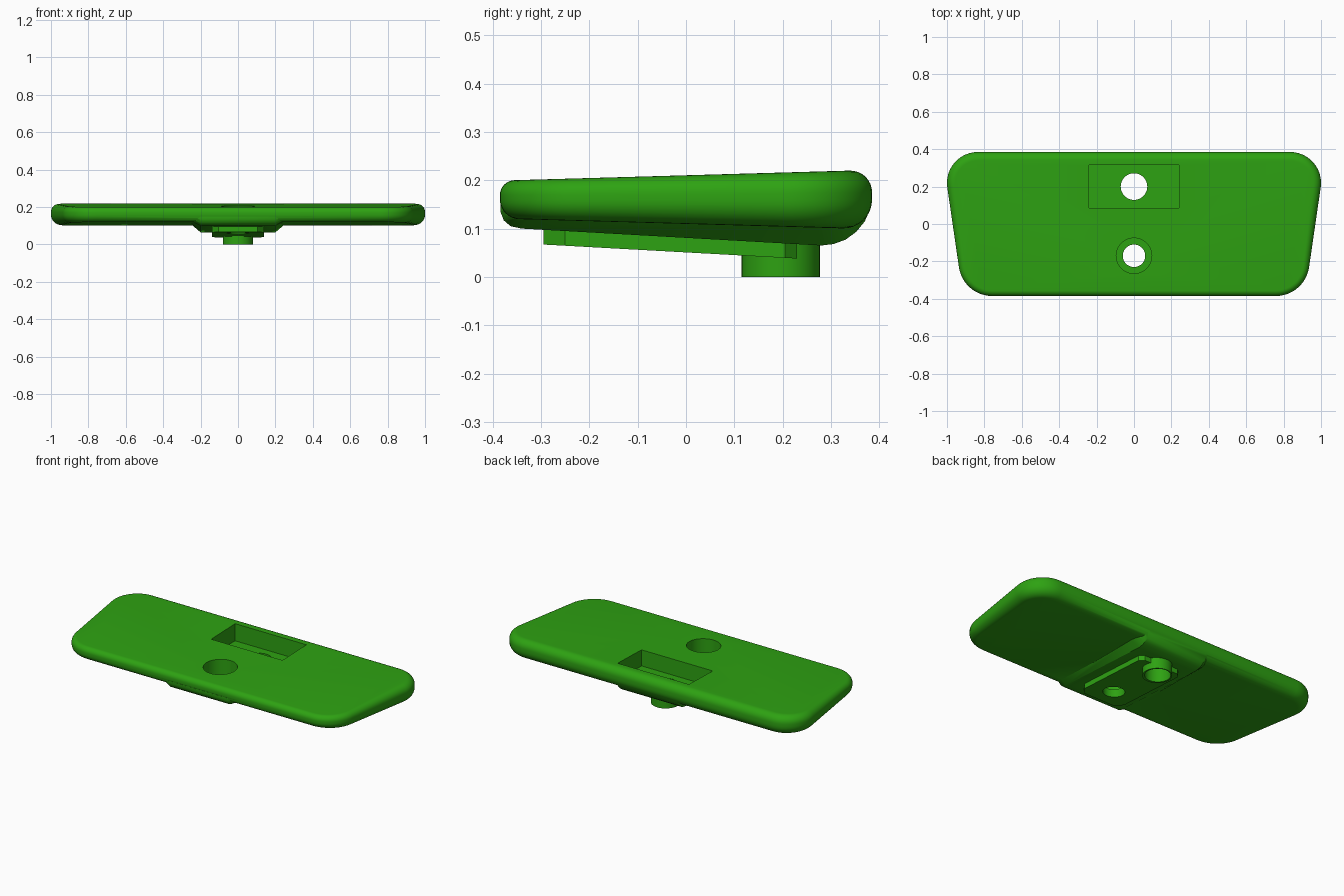
import bpy, bmesh, math

cube = bpy.data.objects.get("Cube")
if cube:
    bpy.data.objects.remove(cube, do_unlink=True)

green = bpy.data.materials.new("leaf_green")
green.use_nodes = True
COL = (0.027, 0.36, 0.006, 1)
green.diffuse_color = COL
green.node_tree.nodes["Principled BSDF"].inputs["Base Color"].default_value = COL


def loft(name, rings):
    """Closed solid from a stack of equal-length rings, capped at both ends."""
    bm = bmesh.new()
    loops = [[bm.verts.new(p) for p in ring] for ring in rings]
    n = len(loops[0])
    for a, b in zip(loops, loops[1:]):
        for i in range(n):
            j = (i + 1) % n
            bm.faces.new((a[i], a[j], b[j], b[i]))
    bm.faces.new(loops[0][::-1])
    bm.faces.new(loops[-1])
    bmesh.ops.recalc_face_normals(bm, faces=bm.faces[:])
    me = bpy.data.meshes.new(name)
    bm.to_mesh(me)
    bm.free()
    me.materials.append(green)
    ob = bpy.data.objects.new(name, me)
    bpy.context.collection.objects.link(ob)
    return ob


def cylinder(name, y, r, z0, z1, n=48):
    circle = [(r * math.cos(2 * math.pi * i / n), y + r * math.sin(2 * math.pi * i / n))
              for i in range(n)]
    return loft(name, [[(x, v, z) for x, v in circle] for z in (z0, z1)])


def box(name, x, y0, y1, z0, z1):
    plan = [(-x, y0), (x, y0), (x, y1), (-x, y1)]
    return loft(name, [[(a, b, z) for a, b in plan] for z in (z0, z1)])


def combine(target, other, operation):
    mod = target.modifiers.new(operation, 'BOOLEAN')
    mod.object, mod.operation, mod.solver = other, operation, 'EXACT'
    bpy.context.view_layer.objects.active = target
    bpy.ops.object.modifier_apply(modifier=mod.name)
    bpy.data.objects.remove(other, do_unlink=True)


# Wedge plate: the top rises and the underside falls toward the back
def top_z(y):
    return 0.20 + 0.0286 * (y + 0.36)


def under_z(y):
    return 0.12 - 0.0286 * (y + 0.36)


# Plan outline as (centre x, centre y, radius, angle) around the corners
SIDE = -8.3
half = []
for cx, cy, r, a0, a1 in ((0.758, -0.205, 0.18, -90, SIDE), (0.835, 0.22, 0.165, SIDE, 90)):
    for i in range(13):
        half.append((cx, cy, r, math.radians(a0 + (a1 - a0) * i / 12)))
outline = half + [(-cx, cy, r, math.pi - a) for cx, cy, r, a in reversed(half)]

# Rim section as (inset, height), both as fractions of the local thickness
STEPS = 8
RB, RT = 0.5, 0.38
rim = []
for i in range(STEPS + 1):
    a = math.pi / 2 * i / STEPS
    rim.append((RB * (1 - math.sin(a)), RB * (1 - math.cos(a))))
for i in range(STEPS + 1):
    a = math.pi / 2 * i / STEPS
    rim.append((RT * (1 - math.cos(a)), 1 - RT + RT * math.sin(a)))

rings = []
for inset, h in rim:
    ring = []
    for cx, cy, r, a in outline:
        base_y = cy + r * math.sin(a)
        d = r - inset * (top_z(base_y) - under_z(base_y))
        x, y = cx + d * math.cos(a), cy + d * math.sin(a)
        ring.append((x, y, under_z(y) + h * (top_z(y) - under_z(y))))
    rings.append(ring)
plate = loft("wedge_plate", rings)

# Thicker centre section with sloping sides
section = [(-0.384, 0.15), (-0.384, 0.135), (-0.377, 0.117), (-0.363, 0.105), (-0.34, 0.10),
           (0.28, 0.065), (0.305, 0.068), (0.33, 0.077), (0.352, 0.093), (0.37, 0.115),
           (0.381, 0.14), (0.382, 0.155), (0.35, 0.17), (-0.35, 0.17)]
rings = []
for x, sy, sz in ((-0.27, 0.93, 0.3), (-0.2, 1, 1), (0.2, 1, 1), (0.27, 0.93, 0.3)):
    rings.append([(x, y * sy, 0.15 + (z - 0.15) * sz) for y, z in section])
combine(plate, loft("centre_rib", rings), 'UNION')

# Mounting pad with clipped corners, underside sloping down to the back
pad = [(-0.105, -0.295), (0.105, -0.295), (0.14, -0.25), (0.14, 0.205),
       (0.115, 0.23), (-0.115, 0.23), (-0.14, 0.205), (-0.14, -0.25)]
rings = [[(x, y, 0.067 - 0.0552 * (y + 0.295)) for x, y in pad],
         [(x, y, 0.108) for x, y in pad]]
combine(plate, loft("mounting_pad", rings), 'UNION')

# Tubular boss under the back
combine(plate, cylinder("boss", 0.196, 0.081, 0.0, 0.105), 'UNION')

# Rectangular pocket, counterbore and the two through holes
combine(plate, box("pocket_cutter", 0.24, 0.085, 0.315, 0.115, 0.4), 'DIFFERENCE')
combine(plate, cylinder("counterbore_cutter", -0.17, 0.095, 0.11, 0.4), 'DIFFERENCE')
combine(plate, cylinder("back_hole_cutter", 0.2, 0.071, -0.2, 0.4), 'DIFFERENCE')
combine(plate, cylinder("front_hole_cutter", -0.17, 0.06, -0.2, 0.4), 'DIFFERENCE')

# Smooth fillets and round walls, keep edges crisp
bpy.ops.object.select_all(action='DESELECT')
plate.select_set(True)
bpy.context.view_layer.objects.active = plate
bpy.ops.object.shade_smooth_by_angle(angle=math.radians(30))
